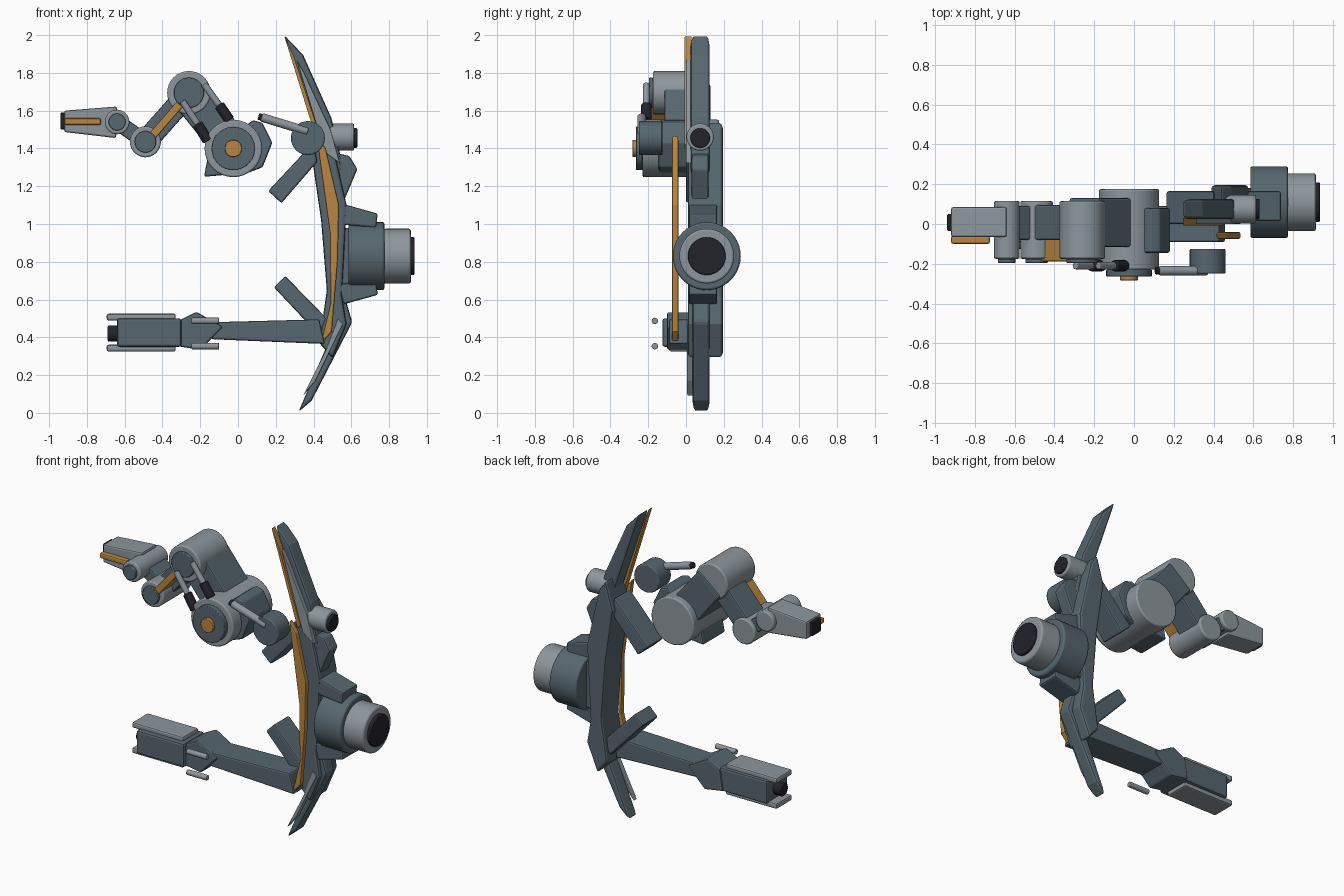
import bpy, bmesh, math
from mathutils import Vector, Matrix


def material(name, rgb):
    m = bpy.data.materials.new(name)
    m.diffuse_color = (*rgb, 1)
    return m


SLATE = material("dark slate", (0.095, 0.135, 0.16))
GREY = material("light grey", (0.27, 0.31, 0.34))
AMBER = material("amber", (0.48, 0.24, 0.05))
BLACK = material("near black", (0.016, 0.016, 0.024))


def finish(name, bm, mat, bevel, smooth=False):
    bmesh.ops.recalc_face_normals(bm, faces=bm.faces)
    me = bpy.data.meshes.new(name)
    bm.to_mesh(me)
    bm.free()
    me.materials.append(mat)
    ob = bpy.data.objects.new(name, me)
    bpy.context.collection.objects.link(ob)
    if bevel:
        mod = ob.modifiers.new("soft edges", 'BEVEL')
        mod.width = bevel
        mod.segments = 2
        mod.limit_method = 'ANGLE'
        mod.angle_limit = math.radians(40)
    if smooth:
        bpy.ops.object.select_all(action='DESELECT')
        bpy.context.view_layer.objects.active = ob
        ob.select_set(True)
        bpy.ops.object.shade_smooth_by_angle(angle=math.radians(35))
    return ob


def slab(name, points, y0, y1, mat, bevel=0.01):
    """Side profile (x, z) given thickness along y."""
    bm = bmesh.new()
    face = bm.faces.new([bm.verts.new((x, y0, z)) for x, z in points])
    new = bmesh.ops.extrude_face_region(bm, geom=[face])["geom"]
    bmesh.ops.translate(bm, vec=(0, y1 - y0, 0),
                        verts=[v for v in new if isinstance(v, bmesh.types.BMVert)])
    return finish(name, bm, mat, bevel)


def block(name, x0, x1, y0, y1, z0, z1, mat, bevel=0.01):
    return slab(name, [(x0, z0), (x1, z0), (x1, z1), (x0, z1)], y0, y1, mat, bevel)


def link(name, a, b, half, y0, y1, mat, bevel=0.01):
    """Straight bar between two side-view points."""
    a, b = Vector(a), Vector(b)
    d = (b - a).normalized()
    n = Vector((-d.y, d.x)) * half
    return slab(name, [a - n, b - n, b + n, a + n], y0, y1, mat, bevel)


def rod(name, a, b, r, mat, bevel=0.006, sides=32):
    a, b = Vector(a), Vector(b)
    d = b - a
    bm = bmesh.new()
    mat4 = Matrix.Translation((a + b) / 2) @ d.to_track_quat('Z', 'Y').to_matrix().to_4x4()
    bmesh.ops.create_cone(bm, cap_ends=True, segments=sides, radius1=r, radius2=r,
                          depth=d.length, matrix=mat4)
    return finish(name, bm, mat, bevel, True)


def drum(name, x, z, r, y0, y1, mat, bevel=0.006):
    return rod(name, (x, y0, z), (x, y1, z), r, mat, bevel)


# Hull: thick spine with upper and lower fins
slab("spine", [(0.44, 1.54), (0.49, 1.47), (0.575, 1.10), (0.55, 0.62), (0.575, 0.47), (0.50, 0.29),
               (0.43, 0.37), (0.47, 0.65), (0.44, 1.02), (0.39, 1.36)], 0.01, 0.195, SLATE, 0.015)
slab("upper_fin", [(0.245, 2.0), (0.345, 1.895), (0.495, 1.56), (0.55, 1.33), (0.53, 1.15),
                   (0.45, 1.18), (0.44, 1.42)], 0.025, 0.125, SLATE, 0.015)
slab("lower_fin", [(0.32, 0.005), (0.39, 0.065), (0.605, 0.48), (0.555, 0.65), (0.50, 0.60),
                   (0.48, 0.38)], 0.035, 0.125, SLATE, 0.015)
slab("upper_fin_panel", [(0.31, 1.87), (0.35, 1.80), (0.49, 1.50), (0.54, 1.32), (0.46, 1.38)],
     0.0, 0.03, GREY, 0.004)
slab("lower_fin_panel", [(0.345, 0.09), (0.41, 0.17), (0.555, 0.47), (0.53, 0.50), (0.465, 0.33)],
     0.005, 0.04, GREY, 0.004)
slab("upper_fin_trim", [(0.245, 1.995), (0.295, 1.89), (0.45, 1.42), (0.43, 1.40)],
     -0.008, 0.03, AMBER, 0.002)
slab("hull_stripe", [(0.415, 1.47), (0.465, 1.40), (0.535, 1.10), (0.528, 0.80), (0.497, 0.43),
                     (0.437, 0.36), (0.49, 0.58), (0.487, 0.95)], -0.075, -0.04, AMBER, 0.008)
slab("shoulder_plate", [(0.50, 1.38), (0.59, 1.36), (0.632, 1.29), (0.56, 1.12), (0.50, 1.15)],
     0.03, 0.12, SLATE)

# Struts
slab("upper_strut", [(0.16, 1.175), (0.23, 1.11), (0.42, 1.33), (0.40, 1.43), (0.37, 1.40)],
     0.0, 0.165, SLATE)
slab("lower_strut", [(0.19, 0.665), (0.25, 0.725), (0.47, 0.50), (0.43, 0.41)], 0.01, 0.165, SLATE)

# Main engine
rod("engine_body", (0.585, 0.11, 0.83), (0.775, 0.11, 0.83), 0.18, SLATE, 0.01, 40)
rod("engine_nozzle", (0.77, 0.11, 0.83), (0.915, 0.11, 0.83), 0.145, GREY, 0.01, 40)
rod("engine_outlet", (0.90, 0.11, 0.83), (0.935, 0.11, 0.83), 0.10, BLACK, 0.006, 40)
slab("engine_core", [(0.48, 0.68), (0.62, 0.68), (0.62, 0.98), (0.50, 0.98)], 0.03, 0.18, SLATE)
for label, s in (("upper", 1), ("lower", -1)):
    slab(label + "_engine_bracket",
         [(x, 0.84 + s * dz) for x, dz in ((0.56, 0.265), (0.74, 0.215), (0.73, 0.14), (0.53, 0.16))],
         0.015, 0.165, SLATE)

# Small thruster
rod("thruster", (0.44, 0.075, 1.46), (0.615, 0.075, 1.46), 0.072, GREY, 0.008)
rod("thruster_outlet", (0.60, 0.075, 1.455), (0.632, 0.075, 1.455), 0.052, BLACK)

# Turret
drum("turret", 0.37, 1.455, 0.09, -0.25, -0.125, SLATE)
rod("turret_barrel", (0.37, -0.235, 1.49), (0.125, -0.235, 1.565), 0.023, GREY)
rod("turret_muzzle", (0.13, -0.235, 1.563), (0.108, -0.235, 1.57), 0.018, BLACK, 0.003)

# Upper arm joints: name, x, z, radius, back, front, cap radius
for name, x, z, r, yb, yf, cap in (("shoulder", -0.025, 1.40, 0.152, 0.175, -0.23, 0.115),
                                   ("elbow", -0.26, 1.695, 0.115, 0.115, -0.175, 0.08),
                                   ("forearm_joint", -0.49, 1.435, 0.082, 0.115, -0.175, 0.057),
                                   ("wrist", -0.64, 1.54, 0.065, 0.115, -0.175, 0.045)):
    drum(name + "_drum", x, z, r, yf, yb, GREY, 0.008)
    drum(name + "_cap", x, z, cap, yf - (0.035 if name == "shoulder" else 0.02), yf, SLATE, 0.004)
drum("shoulder_hub", -0.025, 1.40, 0.045, -0.283, -0.26, AMBER, 0.003)

# Upper arm links and housing
slab("shoulder_housing", [(-0.18, 1.25), (-0.155, 1.38), (0.08, 1.55), (0.13, 1.535), (0.182, 1.43),
                          (0.13, 1.30), (0.05, 1.27)], -0.145, 0.08, SLATE)
link("upper_arm", (-0.04, 1.42), (-0.25, 1.68), 0.10, -0.115, 0.13, SLATE)
link("forearm", (-0.26, 1.695), (-0.49, 1.435), 0.06, -0.08, 0.095, SLATE)
link("forearm_bar", (-0.29, 1.655), (-0.455, 1.465), 0.021, -0.188, -0.06, AMBER, 0.006)
link("wrist_link", (-0.49, 1.435), (-0.64, 1.54), 0.042, -0.08, 0.09, SLATE)

# Arm pistons
for i, (a, m, b) in enumerate((((-0.18, 1.74), (-0.10, 1.63), (-0.045, 1.55)),
                               ((-0.295, 1.65), (-0.215, 1.53), (-0.16, 1.44)))):
    pts = [(x, -0.21, z) for x, z in (a, m, b)]
    rod(f"piston_rod_{i}", pts[0], pts[1], 0.018, GREY, 0.004, 20)
    rod(f"piston_sleeve_{i}", pts[1], pts[2], 0.028, BLACK, 0.005, 20)

# Hand
slab("hand", [(-0.92, 1.487), (-0.645, 1.455), (-0.64, 1.622), (-0.92, 1.60)], -0.065, 0.085, GREY)
block("hand_tip", -0.94, -0.915, -0.035, 0.05, 1.50, 1.59, BLACK, 0.006)
block("hand_bar", -0.92, -0.725, -0.10, -0.06, 1.525, 1.56, AMBER)

# Lower arm
slab("lower_beam", [(-0.14, 0.39), (0.46, 0.365), (0.43, 0.495), (-0.14, 0.48)], -0.09, 0.09, SLATE)
slab("lower_elbow", [(-0.33, 0.355), (-0.20, 0.333), (-0.08, 0.455), (-0.22, 0.535), (-0.31, 0.49)],
     -0.10, 0.10, SLATE)
block("lower_forearm", -0.64, -0.30, -0.125, 0.09, 0.35, 0.50, SLATE, 0.012)
rod("lower_muzzle", (-0.69, -0.015, 0.42), (-0.63, -0.015, 0.42), 0.042, BLACK)
for label, s in (("upper", 1), ("lower", -1)):
    z = 0.425 + s * 0.082
    block(label + "_guard_plate", -0.695, -0.33, -0.09, 0.07, z - 0.018, z + 0.018, GREY)
    z = 0.42 + s * 0.067
    rod(label + "_guide_rod", (-0.245, -0.165, z), (-0.10, -0.165, z), 0.017, GREY, 0.004, 16)
